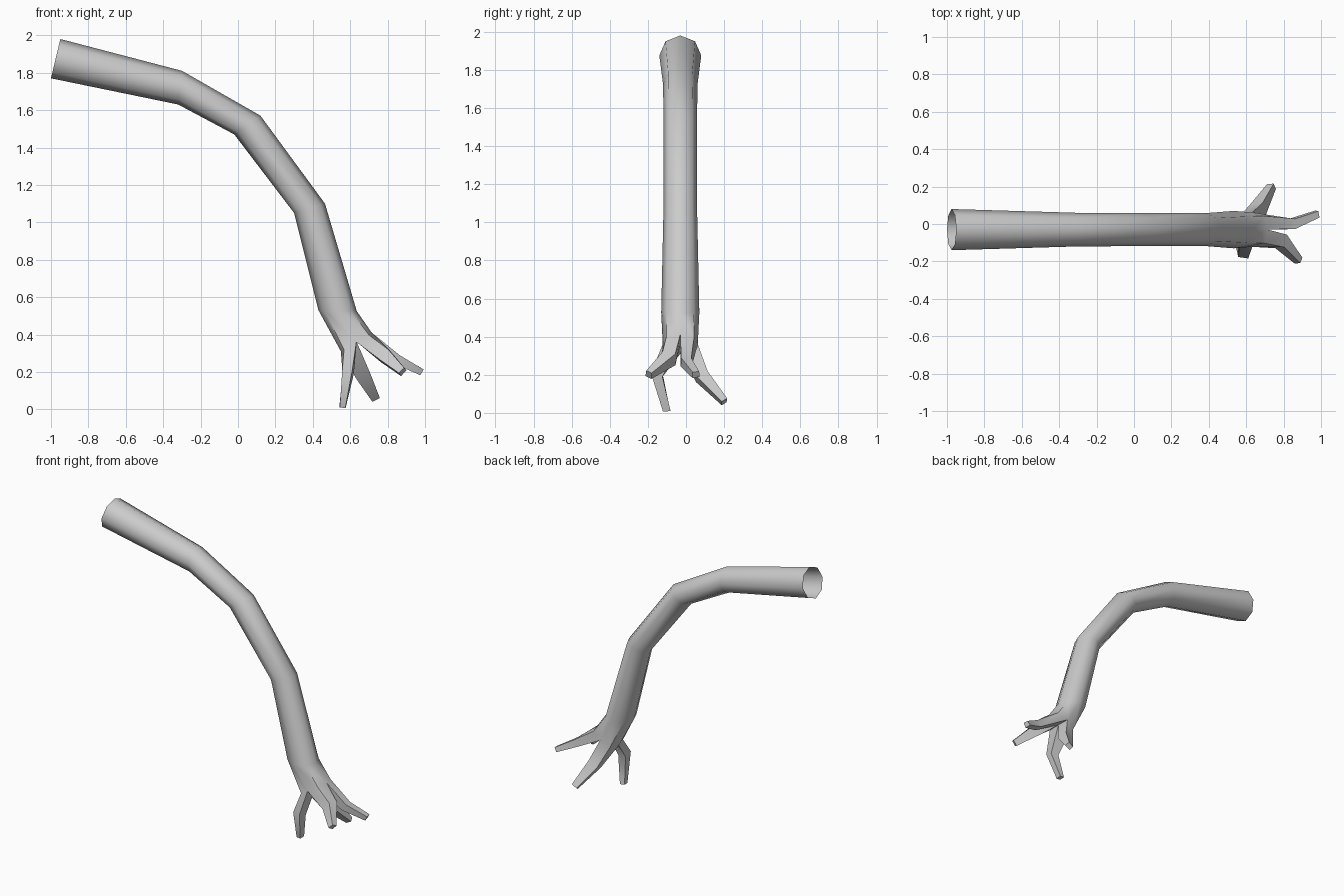
import bpy, bmesh, math
from mathutils import Vector

if "Cube" in bpy.data.objects:
    bpy.data.objects.remove(bpy.data.objects["Cube"])

YC = -0.03
bm = bmesh.new()


def ring(center, half, side, bulge=1.0):
    """Eight-sided loop; half = in-plane half axis, side = half width in y."""
    c, u, w = Vector(center), Vector(half), Vector((0, side, 0))
    out = []
    for k in range(8):
        a = k * math.pi / 4
        s = bulge if k % 2 else 1.0
        out.append(bm.verts.new(c + s * (u * math.cos(a) + w * math.sin(a))))
    return out


def bridge(a, b):
    n = len(a)
    for i in range(n):
        bm.faces.new((a[i], a[(i + 1) % n], b[(i + 1) % n], b[i]))


# arm tube: upper and lower edge (x, z) of each loop, half width
sections = [
    ((-0.95, 1.98), (-1.00, 1.77), 0.11),
    ((-0.30, 1.81), (-0.32, 1.63), 0.09),
    ((0.12, 1.57), (-0.02, 1.47), 0.088),
    ((0.465, 1.10), (0.30, 1.05), 0.088),
    ((0.635, 0.525), (0.43, 0.53), 0.10),
    ((0.715, 0.41), (0.55, 0.31), 0.092),
]
prev = None
for i, (t, b, s) in enumerate(sections):
    c = ((t[0] + b[0]) / 2, YC, (t[1] + b[1]) / 2)
    h = ((t[0] - b[0]) / 2, 0, (t[1] - b[1]) / 2)
    cur = ring(c, h, s, 1.12 if i == len(sections) - 1 else 1.0)
    if prev:
        bridge(prev, cur)
    prev = cur

# the end splits into four four-sided prongs meeting at a central point
hub = bm.verts.new((0.635, YC, 0.36))


def prong(base, stations):
    start = sum((v.co for v in base), Vector()) / 4
    loop, last = base, start
    end = Vector(stations[-1][0])
    for p, r in stations:
        p = Vector(p)
        axis = ((p - last).normalized() + (end - start).normalized()).normalized()
        new = []
        for v in base:
            d = v.co - start
            d -= axis * d.dot(axis)
            new.append(bm.verts.new(p + d.normalized() * r))
        bridge(loop, new)
        loop, last = new, p
    bm.faces.new(loop)


prongs = [
    [((0.85, 0.00, 0.265), 0.038), ((0.98, 0.052, 0.20), 0.025)],
    [((0.665, 0.08, 0.19), 0.05), ((0.735, 0.20, 0.058), 0.027)],
    [((0.588, -0.15, 0.20), 0.042), ((0.56, -0.10, 0.01), 0.025)],
    [((0.785, -0.09, 0.285), 0.052), ((0.88, -0.195, 0.20), 0.027)],
]
for q, st in enumerate(prongs):
    k = q * 2
    prong([prev[k], prev[k + 1], prev[(k + 2) % 8], hub], st)

bmesh.ops.recalc_face_normals(bm, faces=bm.faces)
# an open tube: make sure the top faces outward
bm.faces.ensure_lookup_table()
f = bm.faces[0]
if f.normal.dot(f.calc_center_median() - Vector((-0.64, YC, 1.80))) < 0:
    bmesh.ops.reverse_faces(bm, faces=bm.faces)

mesh = bpy.data.meshes.new("forked_branch")
bm.to_mesh(mesh)
bm.free()
obj = bpy.data.objects.new("forked_branch", mesh)
bpy.context.collection.objects.link(obj)
bpy.context.view_layer.objects.active = obj
obj.select_set(True)
bpy.ops.object.shade_smooth_by_angle(angle=math.radians(50))
